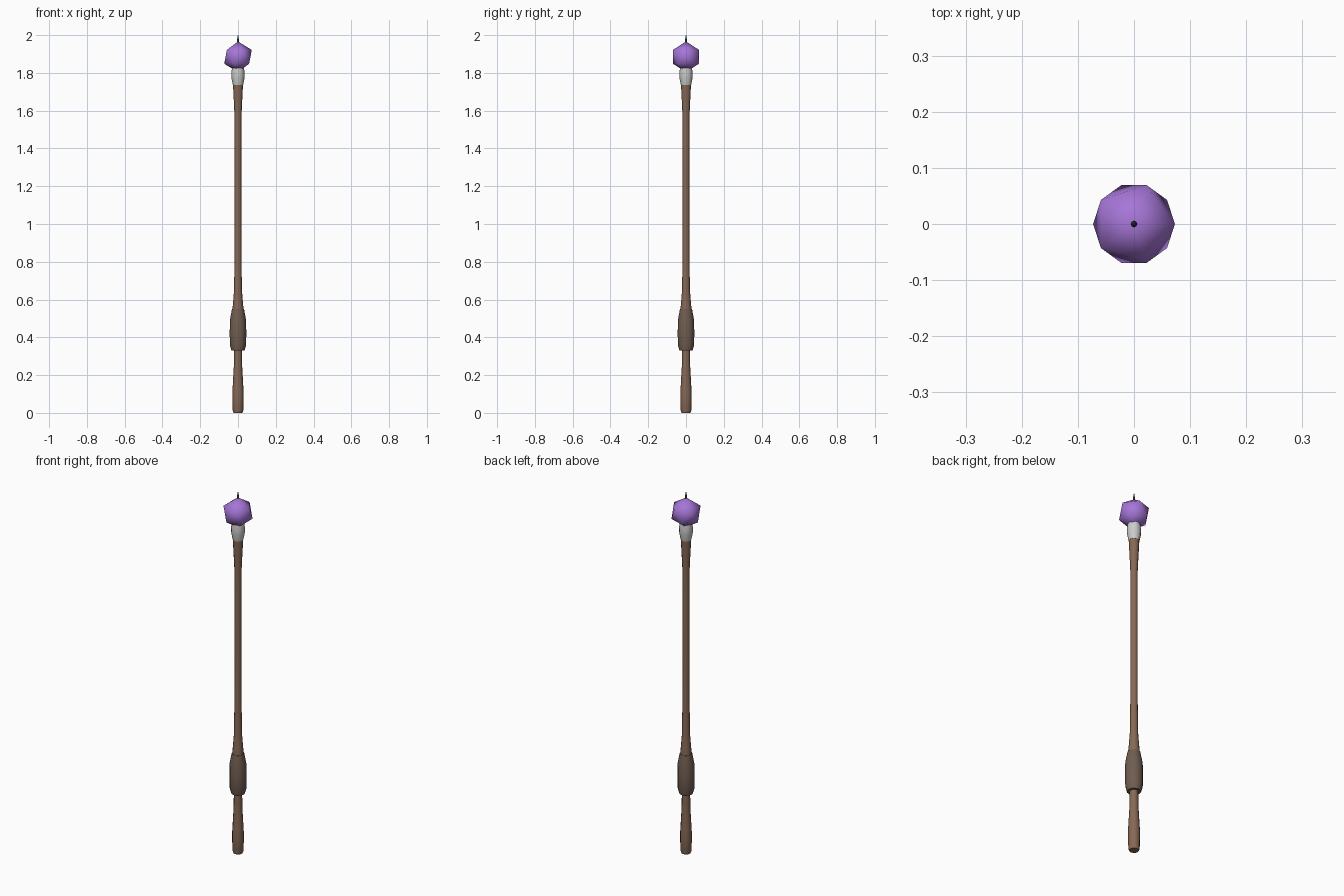
import bpy, bmesh
from math import cos, sin, tau, radians

if "Cube" in bpy.data.objects:
    bpy.data.objects.remove(bpy.data.objects["Cube"])


def material(name, rgb):
    m = bpy.data.materials.new(name)
    m.diffuse_color = (*rgb, 1)
    m.use_nodes = True
    m.node_tree.nodes["Principled BSDF"].inputs["Base Color"].default_value = m.diffuse_color
    return m


def finish(bm, name, mat, angle):
    bmesh.ops.recalc_face_normals(bm, faces=bm.faces)
    me = bpy.data.meshes.new(name)
    bm.to_mesh(me)
    bm.free()
    ob = bpy.data.objects.new(name, me)
    bpy.context.collection.objects.link(ob)
    if mat:
        me.materials.append(mat)
    bpy.ops.object.select_all(action='DESELECT')
    ob.select_set(True)
    bpy.context.view_layer.objects.active = ob
    bpy.ops.object.shade_smooth_by_angle(angle=radians(angle))
    return ob


def turned(name, profile, mat=None, sides=12, angle=40):
    """Closed lathe form from (radius, height) pairs."""
    bm = bmesh.new()
    rings = [[bm.verts.new((r * cos(tau * i / sides), r * sin(tau * i / sides), z))
              for i in range(sides)] for r, z in profile]
    for a, b in zip(rings, rings[1:]):
        for i in range(sides):
            j = (i + 1) % sides
            bm.faces.new((a[i], a[j], b[j], b[i]))
    bm.faces.new(rings[0])
    bm.faces.new(rings[-1])
    return finish(bm, name, mat, angle)


wood = material("wood", (0.24, 0.14, 0.09))
leather = material("leather", (0.16, 0.11, 0.08))
purple = material("purple", (0.38, 0.18, 0.68))
dark = material("dark_metal", (0.08, 0.08, 0.08))

# Wooden shaft, flared at both ends
turned("shaft", [(0.024, 0), (0.028, 0.012), (0.030, 0.10), (0.028, 0.14),
                 (0.022, 0.25), (0.021, 0.34), (0.030, 0.54), (0.026, 0.585),
                 (0.021, 0.65), (0.0185, 0.80), (0.018, 1.20), (0.018, 1.56),
                 (0.022, 1.65), (0.027, 1.75)], wood)

# Wrapped grip
turned("grip", [(0.035, 0.33), (0.043, 0.36), (0.044, 0.42),
                (0.043, 0.49), (0.032, 0.55)], leather)

# Collar holding the gem
turned("collar", [(0.027, 1.735), (0.034, 1.77), (0.035, 1.80), (0.031, 1.83)])

# Faceted gem
bm = bmesh.new()
bmesh.ops.create_icosphere(bm, subdivisions=1, radius=0.0815)
bmesh.ops.translate(bm, vec=(0, 0, 1.885), verts=bm.verts)
finish(bm, "gem", purple, 60)

# Spike on top
turned("spike", [(0.006, 1.95), (0.005, 1.975), (0.001, 2.0)], dark, sides=8)
